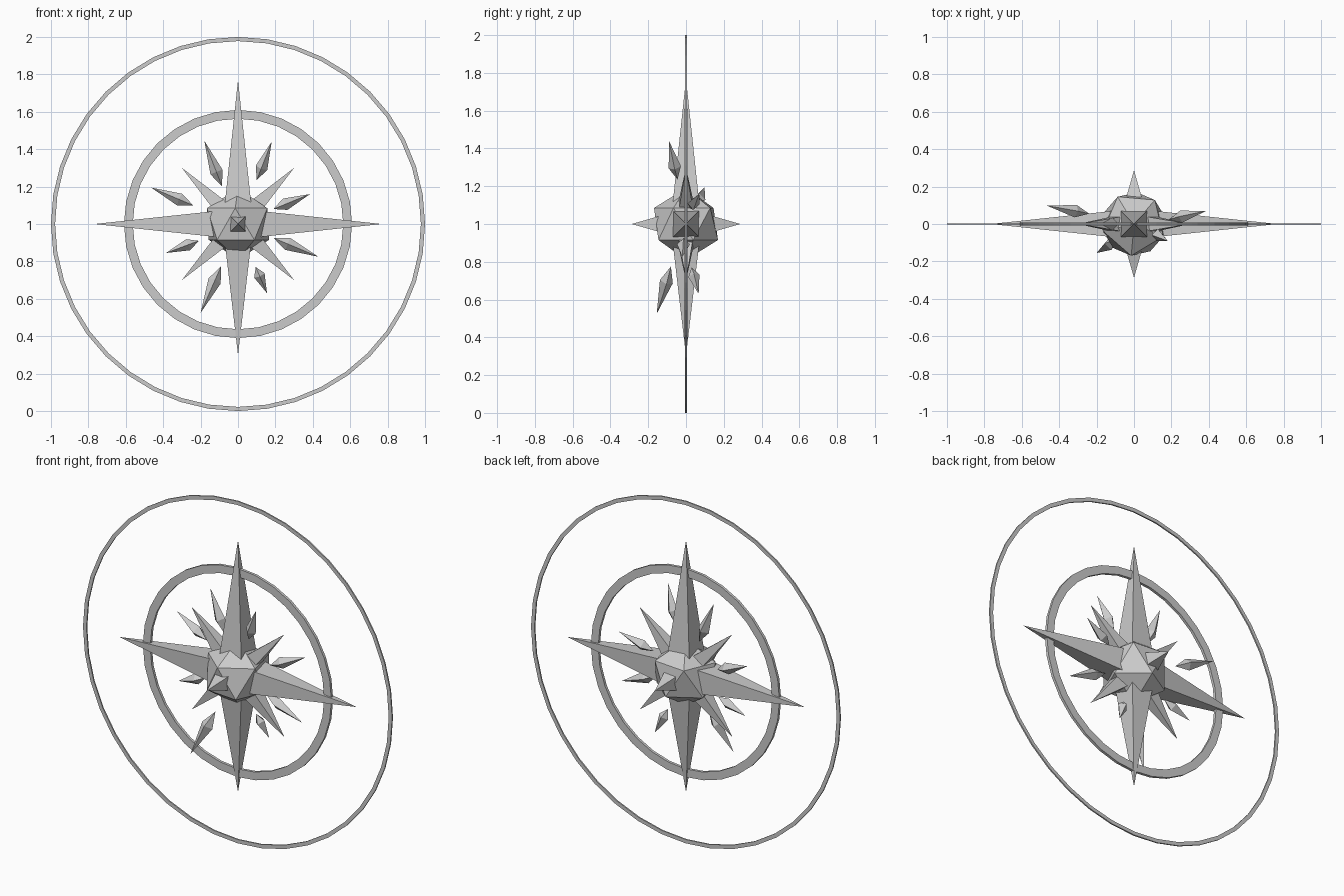
import bpy, bmesh, math
from mathutils import Vector, Matrix

if "Cube" in bpy.data.objects:
    bpy.data.objects.remove(bpy.data.objects["Cube"])

CENTRE = Vector((0, 0, 1))
grey = bpy.data.materials.new("light_grey")
grey.diffuse_color = (0.6, 0.6, 0.6, 1)
grey.use_nodes = True
grey.node_tree.nodes["Principled BSDF"].inputs["Base Color"].default_value = grey.diffuse_color


def finish(name, bm):
    bmesh.ops.recalc_face_normals(bm, faces=bm.faces)
    me = bpy.data.meshes.new(name)
    bm.to_mesh(me)
    bm.free()
    me.materials.append(grey)
    ob = bpy.data.objects.new(name, me)
    bpy.context.collection.objects.link(ob)
    return ob


def ring(name, r_out, r_in, half, sides):
    """Flat rectangular-section ring standing in the XZ plane."""
    bm = bmesh.new()
    section = [(r_out, -half), (r_out, half), (r_in, half), (r_in, -half)]
    loops = []
    for i in range(sides):
        a = 2 * math.pi * i / sides
        loops.append([bm.verts.new(CENTRE + Vector((r * math.sin(a), y, r * math.cos(a))))
                      for r, y in section])
    for i in range(sides):
        p, q = loops[i], loops[(i + 1) % sides]
        for k in range(4):
            n = (k + 1) % 4
            bm.faces.new((p[k], p[n], q[n], q[k]))
    finish(name, bm)


def frame(direction):
    """Side vectors square to a direction, one of them kept near the Y axis."""
    d = direction.normalized()
    ref = Vector((0, 1, 0)) if abs(d.y) < 0.9 else Vector((1, 0, 0))
    u = d.cross(ref).normalized()
    return u, d.cross(u)


def spike(name, tip, half):
    """Square pyramid from the core centre to the tip, flat side to the front."""
    bm = bmesh.new()
    u, v = frame(tip)
    base = [bm.verts.new(CENTRE + half * (a * u + b * v))
            for a, b in ((1, 1), (-1, 1), (-1, -1), (1, -1))]
    top = bm.verts.new(CENTRE + tip)
    bm.faces.new(base)
    for k in range(4):
        bm.faces.new((base[k], base[(k + 1) % 4], top))
    finish(name, bm)


def shard(name, outer, inner):
    """Four-sided crystal, widest near its inner end."""
    bm = bmesh.new()
    outer, inner = Vector(outer), Vector(inner)
    axis = outer - inner
    u, v = frame(axis)
    r = 0.024 + 0.04 * axis.length
    mid = inner + 0.32 * axis
    belt = [bm.verts.new(mid + r * w) for w in (u, v, -u, -v)]
    ends = [bm.verts.new(outer), bm.verts.new(inner)]
    for k in range(4):
        for e in ends:
            bm.faces.new((belt[k], belt[(k + 1) % 4], e))
    finish(name, bm)


# Rings
ring("outer_ring", 1.0, 0.978, 0.004, 40)
ring("inner_ring", 0.61, 0.563, 0.008, 32)

# Faceted core
bm = bmesh.new()
bmesh.ops.create_icosphere(bm, subdivisions=1, radius=0.19,
                           matrix=Matrix.Translation(CENTRE) @ Matrix.Rotation(math.radians(-95), 4, 'Z'))
finish("core", bm)

# Main spikes along the axes
for name, tip in (("top", (0, 0, 0.77)), ("bottom", (0, 0, -0.70)),
                  ("left", (-0.767, 0, 0)), ("right", (0.767, 0, 0)),
                  ("front", (0, -0.287, 0)), ("back", (0, 0.287, 0))):
    spike(name + "_spike", Vector(tip), 0.082)

# Short diagonal spikes
for sx in (-1, 1):
    for sz in (-1, 1):
        spike("diagonal_spike", Vector((0.3 * sx, 0, 0.3 * sz)), 0.057)

# Floating shards: outer tip, inner tip
for outer, inner in (
        ((-0.18, 0.0, 1.445), (-0.085, 0.0, 1.20)),
        ((0.18, -0.09, 1.44), (0.10, -0.045, 1.235)),
        ((-0.465, 0.098, 1.195), (-0.24, 0.055, 1.10)),
        ((0.385, 0.07, 1.16), (0.19, 0.025, 1.08)),
        ((-0.385, 0.0, 0.845), (-0.21, 0.0, 0.91)),
        ((0.43, -0.02, 0.825), (0.19, -0.01, 0.925)),
        ((-0.20, -0.155, 0.525), (-0.09, -0.08, 0.775)),
        ((0.155, 0.067, 0.63), (0.095, 0.03, 0.77))):
    shard("shard", outer, inner)
